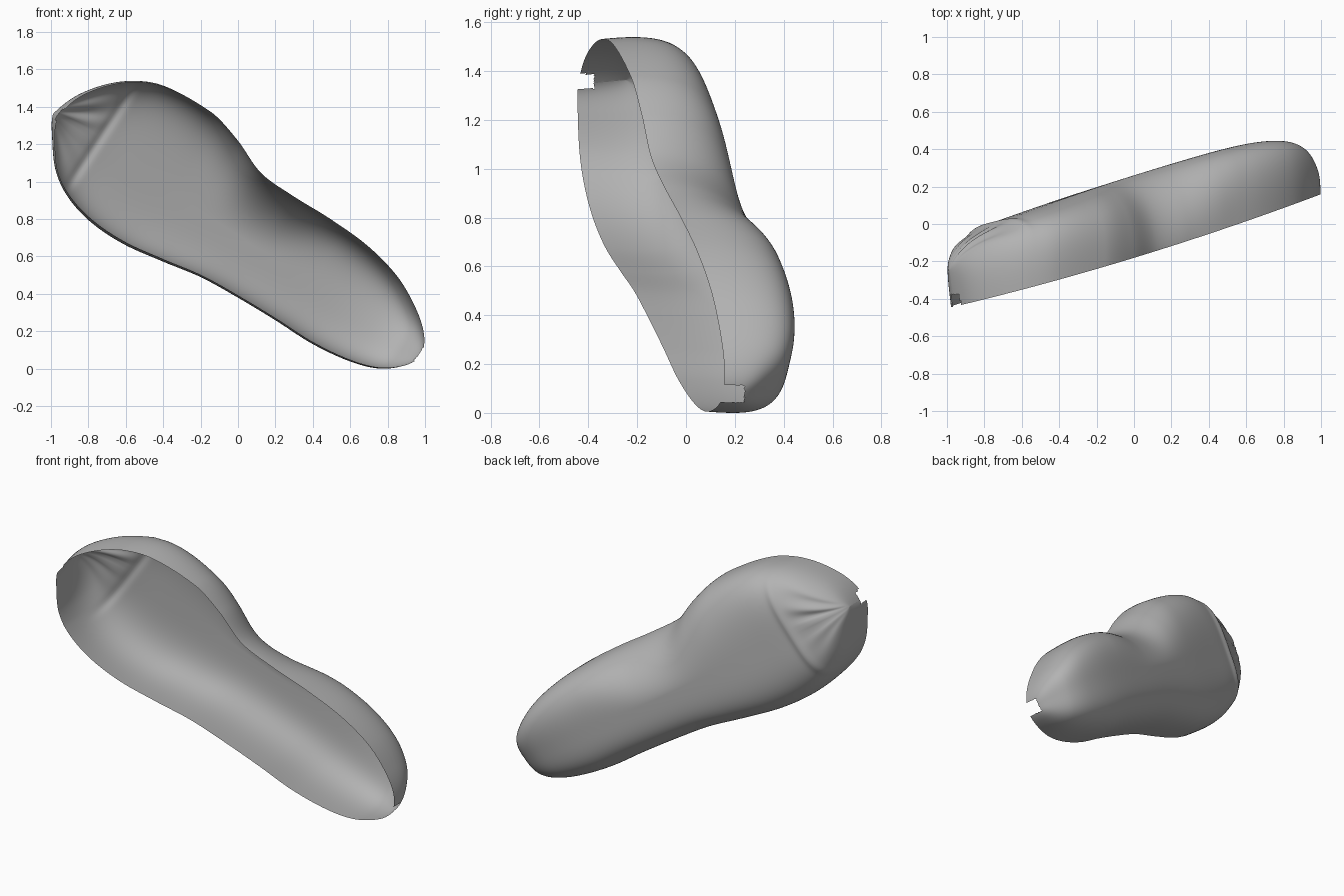
import bpy
import bmesh
import math
from mathutils import Vector

default_cube = bpy.data.objects.get("Cube")
if default_cube:
    bpy.data.objects.remove(default_cube, do_unlink=True)

# Overall layout: a slanted long axis from toe to heel, open side to the front
TOE = Vector((-0.985, 1.37))
ALONG = Vector((0.835, -0.55))
ACROSS = Vector((0.55, 0.835))
LENGTH = 2.35
STATIONS, ARC = 200, 160

# Distance along the axis, then half width or depth
UPPER = [(0, 0), (.02, .12), (.07, .215), (.22, .368), (.4, .458), (.7, .472),
         (.9, .424), (1.1, .347), (1.31, .338), (1.54, .345), (1.79, .335),
         (2.01, .287), (2.19, .198), (2.32, .085), (LENGTH, 0)]
LOWER = [(0, 0), (.05, .11), (.18, .262), (.33, .348), (.5, .388), (.7, .388),
         (.92, .35), (1.14, .306), (1.36, .288), (1.6, .278), (1.83, .275),
         (2.05, .242), (2.2, .188), (2.31, .093), (LENGTH, 0)]
DEPTH = [(0, .2), (.03, .27), (.1, .325), (.2, .365), (.28, .39), (.5, .412),
         (.9, .435), (1.4, .44), (1.8, .42), (2.05, .37), (2.2, .295),
         (2.3, .175), (LENGTH, .03)]
# Roundness of the walls: boxy at toe and heel, the upper one sloping at the arch
UPPER_POWER = [(0, 2.8), (.4, 3.3), (.75, 2.6), (1.05, 1.85), (1.3, 1.95),
               (1.65, 3.1), (LENGTH, 3)]
LOWER_POWER = 3.8


def phase(t):
    """Angle that makes the rounded ends evenly spaced."""
    return math.acos(max(-1, min(1, 1 - 2 * t / LENGTH)))


def sample(table, angle):
    """Smooth interpolation through a table."""
    xs = [phase(t) for t, _ in table]
    ys = [v for _, v in table]
    last = len(xs) - 1
    i = 0
    while i < last - 1 and angle > xs[i + 1]:
        i += 1

    def slope(k):
        a, b = max(k - 1, 0), min(k + 1, last)
        return (ys[b] - ys[a]) / (xs[b] - xs[a])

    gap = xs[i + 1] - xs[i]
    u = (angle - xs[i]) / gap
    v = 1 - u
    return (ys[i] * (1 + 2 * u) * v * v + ys[i + 1] * (3 - 2 * u) * u * u
            + gap * u * v * (slope(i) * v - slope(i + 1) * u))


def rim_height(x):
    return -0.17 + 0.305 * x + 0.035 * x * x


def toe_folds(t, w, floor):
    """Crease across the toe and pleats fanning from its tip."""
    crease = 0.012 * math.exp(-((t - 0.28) / 0.024) ** 2)
    fan = math.atan2(w, t + 0.03)
    envelope = math.sin(math.pi * t / 0.27) if t < 0.27 else 0
    pleats = 0.008 * envelope * math.sin(fan * 15) * (1 if w > 0 else 0.4)
    return (crease + pleats) * floor ** 2


def shell_point(angle, theta):
    t = LENGTH * (1 - math.cos(angle)) / 2
    c, s = math.cos(theta), max(math.sin(theta), 0)
    upper = c > 0
    power = sample(UPPER_POWER, angle) if upper else LOWER_POWER
    width = sample(UPPER if upper else LOWER, angle)
    floor = s ** (2 / power)
    w = math.copysign(abs(c) ** (2 / power) * width, c)
    # Rim draws in along the lower side and around the toe tip
    toe_pull = 0.09 * max(0, 1 - t / 0.7)
    pull = toe_pull if upper else max(toe_pull, 0.07)
    w *= 1 - pull * (1 - floor) ** 2
    lean = 0.035 * max(0, 1 - t / 0.25) * (1 - floor)
    flat = TOE + ALONG * (t + lean) + ACROSS * w
    y = rim_height(flat.x) + sample(DEPTH, angle) * floor
    if not upper:
        y += 0.026 * (1 - floor) * math.sin(angle) ** 2
    return Vector((flat.x, y + toe_folds(t, w, floor), flat.y))


# Shell surface
bm = bmesh.new()
rows = []
for i in range(STATIONS + 1):
    angle = math.pi * i / STATIONS
    rows.append([bm.verts.new(shell_point(angle, math.pi * j / ARC))
                 for j in range(ARC + 1)])
for a, b in zip(rows, rows[1:]):
    for j in range(ARC):
        bm.faces.new((a[j], a[j + 1], b[j + 1], b[j]))
bmesh.ops.remove_doubles(bm, verts=bm.verts, dist=0.0004)


# Small notches in the rim at the toe and heel tips
def in_notch(p):
    toe = p.x < -0.88 and p.y < -0.365 and 1.335 < p.z < 1.395
    heel = p.x > 0.94 and p.y < 0.25 and 0.05 < p.z < 0.12
    return toe or heel


cut = [f for f in bm.faces if in_notch(f.calc_center_median())]
bmesh.ops.delete(bm, geom=cut, context='FACES')

# Rest on the ground and centre
low = [min(v.co[k] for v in bm.verts) for k in range(3)]
high = [max(v.co[k] for v in bm.verts) for k in range(3)]
middle = Vector(((low[0] + high[0]) / 2, (low[1] + high[1]) / 2, low[2]))
bmesh.ops.translate(bm, verts=bm.verts, vec=-middle)
bmesh.ops.recalc_face_normals(bm, faces=bm.faces)
if sum(f.normal.y * f.calc_area() for f in bm.faces) < 0:
    bmesh.ops.reverse_faces(bm, faces=bm.faces)
for f in bm.faces:
    f.smooth = True

mesh = bpy.data.meshes.new("foot_shell")
bm.to_mesh(mesh)
bm.free()
shell = bpy.data.objects.new("foot_shell", mesh)
bpy.context.collection.objects.link(shell)

# Plain grey material
grey = bpy.data.materials.new("plain_grey")
grey.use_nodes = True
colour = (0.45, 0.45, 0.45, 1)
grey.diffuse_color = colour
grey.node_tree.nodes["Principled BSDF"].inputs["Base Color"].default_value = colour
mesh.materials.append(grey)
